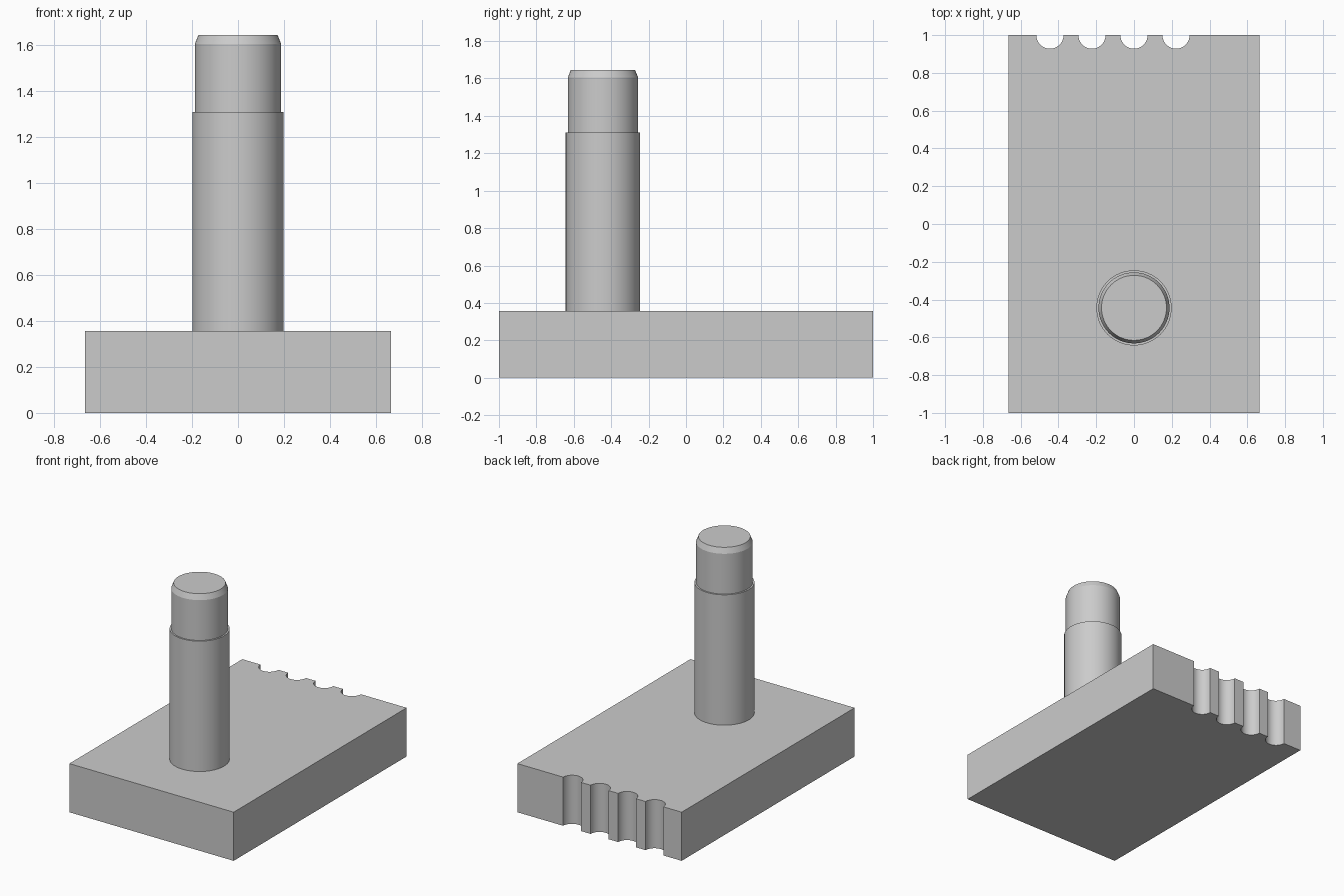
import bpy, bmesh
from math import pi, cos, sin, radians

cube = bpy.data.objects.get("Cube")
if cube:
    bpy.data.objects.remove(cube, do_unlink=True)

grey = bpy.data.materials.new("plain_grey")
grey.use_nodes = True
colour = (0.6, 0.6, 0.6, 1)
grey.diffuse_color = colour
grey.node_tree.nodes["Principled BSDF"].inputs["Base Color"].default_value = colour


def finish(name, bm):
    """Turn a bmesh into a shaded object."""
    bmesh.ops.recalc_face_normals(bm, faces=bm.faces)
    mesh = bpy.data.meshes.new(name)
    bm.to_mesh(mesh)
    bm.free()
    mesh.materials.append(grey)
    obj = bpy.data.objects.new(name, mesh)
    bpy.context.collection.objects.link(obj)
    bpy.ops.object.select_all(action="DESELECT")
    obj.select_set(True)
    bpy.context.view_layer.objects.active = obj
    bpy.ops.object.shade_smooth_by_angle(angle=radians(20))
    return obj


HALF_W, HALF_L, BASE_H = 0.665, 1.0, 0.356
GROOVE_R, GROOVE_STEP, GROOVE_SEGS = 0.072, 0.2225, 24

# Base block: outline with half-round grooves along the back edge, extruded up
outline = [(-HALF_W, -HALF_L), (HALF_W, -HALF_L), (HALF_W, HALF_L)]
for i in (1, 0, -1, -2):
    for s in range(GROOVE_SEGS + 1):
        a = pi * s / GROOVE_SEGS
        outline.append((i * GROOVE_STEP + GROOVE_R * cos(a), HALF_L - GROOVE_R * sin(a)))
outline.append((-HALF_W, HALF_L))

bm = bmesh.new()
bottom = bm.faces.new([bm.verts.new((x, y, 0)) for x, y in outline])
top = bmesh.ops.extrude_face_region(bm, geom=[bottom], use_keep_orig=True)
bmesh.ops.translate(bm, vec=(0, 0, BASE_H),
                    verts=[v for v in top["geom"] if isinstance(v, bmesh.types.BMVert)])
finish("base_block", bm)

# Stepped pin: turned profile with a shoulder and a chamfered tip
profile = [(0, BASE_H), (0.199, BASE_H), (0.199, 1.31), (0.188, 1.31),
           (0.188, 1.605), (0.172, 1.645), (0, 1.645)]
bm = bmesh.new()
verts = [bm.verts.new((r, 0, z)) for r, z in profile]
edges = [bm.edges.new(pair) for pair in zip(verts, verts[1:])]
bmesh.ops.spin(bm, geom=verts + edges, cent=(0, 0, 0), axis=(0, 0, 1),
               angle=2 * pi, steps=64, use_merge=True)
bmesh.ops.remove_doubles(bm, verts=bm.verts, dist=0.0001)
pin = finish("stepped_pin", bm)
pin.location.y = -0.444
